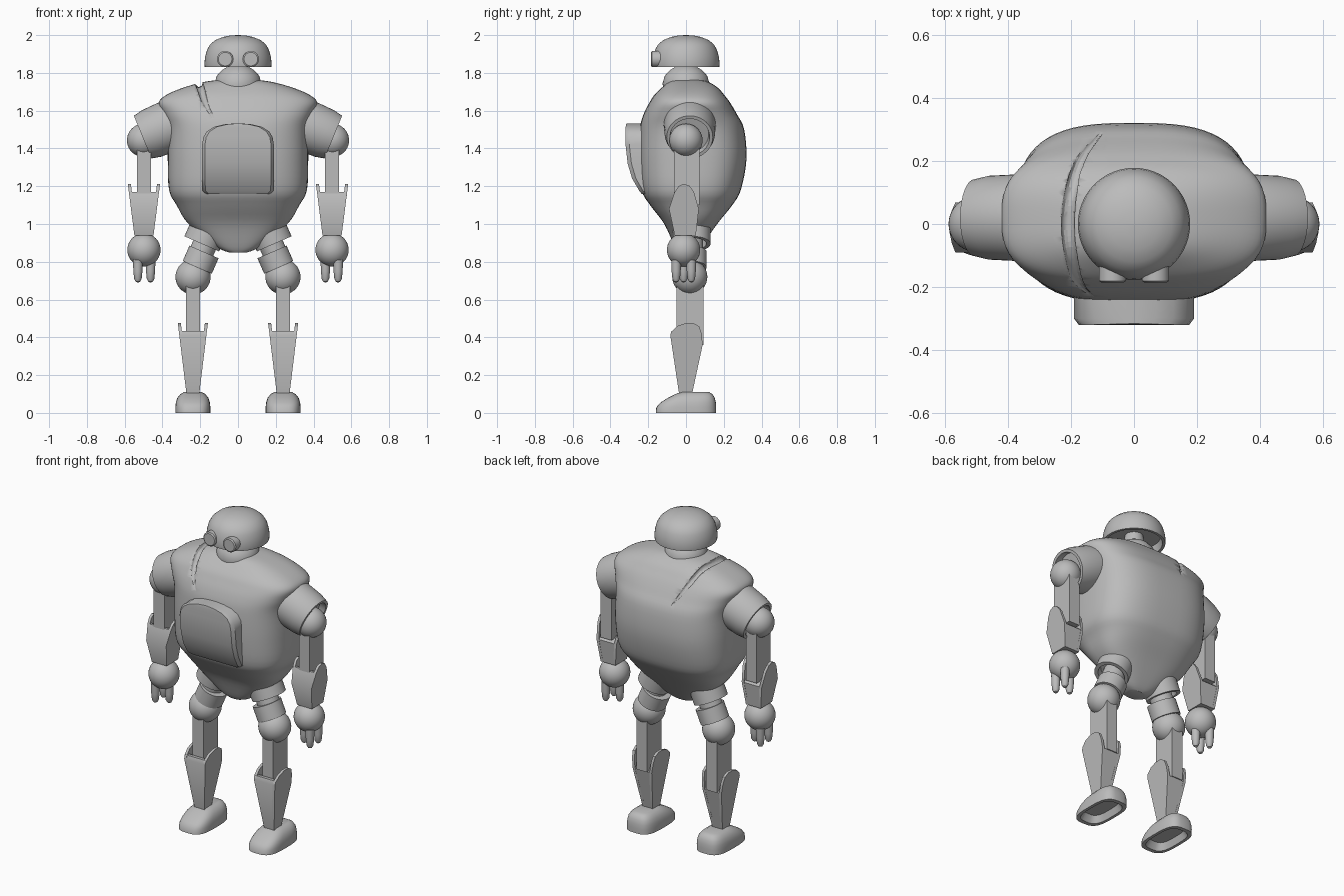
import bpy, bmesh, math
from mathutils import Vector

if "Cube" in bpy.data.objects:
    bpy.data.objects.remove(bpy.data.objects["Cube"])

grey = bpy.data.materials.new("robot_grey")
grey.diffuse_color = (0.5, 0.5, 0.5, 1)
grey.use_nodes = True
grey.node_tree.nodes["Principled BSDF"].inputs["Base Color"].default_value = grey.diffuse_color


def loft(name, rings, angle=35):
    """Skin a list of equal-length point rings and cap both ends."""
    bm = bmesh.new()
    rows = [[bm.verts.new(p) for p in ring] for ring in rings]
    n = len(rows[0])
    for a, b in zip(rows, rows[1:]):
        for i in range(n):
            j = (i + 1) % n
            bm.faces.new((a[i], a[j], b[j], b[i]))
    bm.faces.new(rows[0])
    bm.faces.new(rows[-1])
    bmesh.ops.recalc_face_normals(bm, faces=bm.faces)
    me = bpy.data.meshes.new(name)
    bm.to_mesh(me)
    bm.free()
    me.materials.append(grey)
    ob = bpy.data.objects.new(name, me)
    bpy.context.collection.objects.link(ob)
    bpy.ops.object.select_all(action='DESELECT')
    ob.select_set(True)
    bpy.context.view_layer.objects.active = ob
    bpy.ops.object.shade_smooth_by_angle(angle=math.radians(angle))
    return ob


def lathe(name, profile, origin=(0, 0, 0), axis=(0, 0, 1), n=40):
    """Revolve (radius, height) pairs about an axis."""
    q = Vector((0, 0, 1)).rotation_difference(Vector(axis).normalized())
    o = Vector(origin)
    turns = [2 * math.pi * i / n for i in range(n)]
    return loft(name, [[o + q @ Vector((r * math.cos(t), r * math.sin(t), h)) for t in turns]
                       for r, h in profile])


def ball(name, centre, r):
    steps = [math.pi * k / 20 for k in range(21)]
    return lathe(name, [(max(r * math.sin(a), 0.001), -r * math.cos(a)) for a in steps], centre)


def oval(z, hw, yf, yb, power=2.9, cx=0, n=64):
    """Superellipse ring with separate front and back depth."""
    pts = []
    for i in range(n):
        c, s = math.cos(2 * math.pi * i / n), math.sin(2 * math.pi * i / n)
        x = math.copysign(abs(c) ** (2 / power), c)
        y = math.copysign(abs(s) ** (2 / power), s)
        mid, half = (yf + yb) / 2, (yb - yf) / 2
        pts.append((cx + hw * x, mid + half * y, z))
    return pts


def smooth_rows(rows, steps=4):
    """Catmull-Rom interpolation between section rows."""
    out = []
    for i in range(len(rows) - 1):
        p = [rows[max(i - 1, 0)], rows[i], rows[i + 1], rows[min(i + 2, len(rows) - 1)]]
        for k in range(steps):
            t = k / steps
            out.append([0.5 * (2 * b + (c - a) * t + (2 * a - 5 * b + 4 * c - d) * t * t
                               + (3 * b - a - 3 * c + d) * t ** 3) for a, b, c, d in zip(*p)])
    return out + [list(rows[-1])]


def box(name, x0, x1, y0, y1, z0, z1):
    return loft(name, [[(x0, y0, z), (x1, y0, z), (x1, y1, z), (x0, y1, z)] for z in (z0, z1)])


def plate(name, profile, left, right):
    """Side profile (y, z) extruded in x between two x(z) functions."""
    return loft(name, [[(f(z), y, z) for y, z in profile] for f in (left, right)])


def fork(name, cx, ears, core, z0, w0, z1, w1):
    """Tapered limb block with a rounded ear on both sides."""
    hw = lambda z: w0 + (w1 - w0) * (z - z0) / (z1 - z0)
    plate(name + "_core", core, lambda z: cx - hw(z) + 0.002, lambda z: cx + hw(z) - 0.002)
    plate(name + "_ear_a", ears, lambda z: cx - hw(z), lambda z: cx - hw(z) + 0.016)
    plate(name + "_ear_b", ears, lambda z: cx + hw(z) - 0.016, lambda z: cx + hw(z))


# Torso: rows of height, half width, front, back
torso_rows = [(0.85, 0.05, -0.04, 0.05), (0.88, 0.115, -0.06, 0.08), (1.0, 0.262, -0.115, 0.165),
              (1.1, 0.325, -0.19, 0.245), (1.18, 0.365, -0.235, 0.29), (1.34, 0.372, -0.25, 0.32),
              (1.5, 0.374, -0.245, 0.308), (1.58, 0.40, -0.225, 0.27), (1.64, 0.42, -0.195, 0.235),
              (1.68, 0.385, -0.17, 0.205), (1.72, 0.295, -0.13, 0.17), (1.752, 0.18, -0.09, 0.12),
              (1.765, 0.08, -0.05, 0.07)]
torso = loft("torso", [oval(*r) for r in smooth_rows(torso_rows)])

# Curved groove over one side of the torso
path = [(-0.11, -0.25, 1.53), (-0.17, -0.2, 1.635), (-0.2, -0.1, 1.728), (-0.21, 0, 1.745),
        (-0.2, 0.1, 1.738), (-0.165, 0.215, 1.665), (-0.1, 0.295, 1.54)]
cu = bpy.data.curves.new("groove_cutter", 'CURVE')
cu.dimensions = '3D'
cu.bevel_depth = 0.022
cu.use_fill_caps = True
sp = cu.splines.new('POLY')
centres = smooth_rows(path, 5)
sp.points.add(len(centres) - 1)
for i, (pt, c) in enumerate(zip(sp.points, centres)):
    pt.co = (*c, 1)
    pt.radius = 0.1 + 0.9 * math.sin(math.pi * i / (len(centres) - 1)) ** 0.6
cutter = bpy.data.objects.new("groove_cutter", cu)
bpy.context.collection.objects.link(cutter)
bpy.ops.object.select_all(action='DESELECT')
cutter.select_set(True)
bpy.context.view_layer.objects.active = cutter
bpy.ops.object.convert(target='MESH')
cutter = bpy.context.view_layer.objects.active
cutter.hide_render = True
mod = torso.modifiers.new("groove", 'BOOLEAN')
mod.operation, mod.solver, mod.object = 'DIFFERENCE', 'EXACT', cutter
bpy.context.view_layer.objects.active = torso
bpy.ops.object.modifier_apply(modifier=mod.name)
bpy.data.objects.remove(cutter)

# Chest panel: rows of height, half width, front
panel_rows = [(1.16, 0.17, -0.235), (1.175, 0.187, -0.247), (1.24, 0.19, -0.285), (1.32, 0.19, -0.309),
              (1.42, 0.19, -0.32), (1.46, 0.183, -0.32), (1.49, 0.165, -0.32), (1.515, 0.125, -0.319),
              (1.528, 0.07, -0.317), (1.532, 0.02, -0.316)]
loft("chest_panel", [[(-w, -0.12, z), (-w, f + 0.02, z), (-w + 0.015, f, z),
                      (w - 0.015, f, z), (w, f + 0.02, z), (w, -0.12, z)] for z, w, f in panel_rows])

# Neck, hollow domed head and eyes
lathe("neck", [(0.1, 1.66), (0.12, 1.71), (0.124, 1.745), (0.112, 1.785), (0.085, 1.815), (0.06, 1.83), (0.05, 1.89)])
lathe("head", [(0.002, 1.88), (0.15, 1.88), (0.16, 1.833), (0.176, 1.832), (0.178, 1.85), (0.174, 1.885),
               (0.164, 1.922), (0.148, 1.95), (0.12, 1.974), (0.08, 1.99), (0.04, 1.998), (0.002, 2.0)], n=48)
for s, side in ((-1, "right"), (1, "left")):
    lathe("eye_" + side, [(0.043, 0), (0.043, 0.08), (0.036, 0.085)], (0.068 * s, -0.1, 1.873), (0, -1, 0))

# Side profiles (y, z) of the fork-shaped lower limbs
arm_ear = [(-0.06, 0.94), (-0.09, 1.08), (-0.06, 1.17), (-0.04, 1.2), (-0.012, 1.213),
           (0.018, 1.203), (0.042, 1.17), (0.068, 1.08), (0.052, 0.94)]
arm_core = [(-0.06, 0.94), (-0.09, 1.08), (-0.06, 1.17), (-0.045, 1.17), (0.066, 1.08), (0.052, 0.94)]
leg_ear = [(-0.035, 0.09), (-0.083, 0.41), (-0.078, 0.43), (-0.045, 0.46), (0, 0.475), (0.04, 0.475),
           (0.07, 0.458), (0.083, 0.42), (0.088, 0.36), (0.03, 0.09)]
leg_core = [(-0.035, 0.09), (-0.083, 0.41), (-0.075, 0.434), (-0.055, 0.434), (0.087, 0.36), (0.03, 0.09)]

for s, side in ((-1, "right"), (1, "left")):
    # Shoulder sleeve with an open end, and shoulder ball
    lathe("shoulder_" + side, [(0.13, -0.25), (0.138, -0.16), (0.133, -0.05), (0.122, 0), (0.105, 0), (0.1, -0.04)],
          (0.505 * s, 0.02, 1.46), (0.926 * s, 0, -0.38))
    ball("shoulder_ball_" + side, (0.5 * s, 0, 1.443), 0.088)
    # Arm
    cx = 0.498 * s
    box("upper_arm_" + side, cx - 0.037, cx + 0.037, -0.063, 0.072, 1.1, 1.42)
    fork("forearm_" + side, cx, arm_ear, arm_core, 0.95, 0.052, 1.17, 0.08)
    # Hand with three fingers
    ball("hand_" + side, (cx, -0.013, 0.863), 0.088)
    for k, (x, y) in enumerate([(0.53, -0.052), (0.53, 0.028), (0.463, -0.012)]):
        lathe(f"finger_{k}_{side}", [(0.026, 0), (0.024, -0.06), (0.02, -0.1), (0.012, -0.115), (0.002, -0.12)],
              (x * s, y, 0.81), n=16)
    # Hip socket, hip pin, thigh collar and knee ball
    ax = (0.4 * s, 0, -0.915)
    lathe("hip_socket_" + side, [(0.1, -0.16), (0.1, 0), (0.078, 0), (0.075, -0.04)], (0.192 * s, 0.03, 0.895), ax)
    lathe("hip_pin_" + side, [(0.065, -0.1), (0.065, 0.1)], (0.185 * s, 0.025, 0.87), ax)
    lathe("thigh_collar_" + side, [(0.084, 0), (0.084, 0.089)], (0.18 * s, 0.025, 0.852), ax)
    ball("thigh_ball_" + side, (0.238 * s, 0.02, 0.72), 0.093)
    # Leg
    lx = 0.239 * s
    box("thigh_" + side, lx - 0.037, lx + 0.037, -0.05, 0.093, 0.36, 0.7)
    fork("shin_" + side, lx, leg_ear, leg_core, 0.11, 0.035, 0.47, 0.079)
    # Foot with a recessed sole
    foot = [(0.04, 0.06, -0.11, 0.11), (0, 0.075, -0.135, 0.135), (0, 0.093, -0.16, 0.16), (0.03, 0.093, -0.157, 0.16),
            (0.055, 0.09, -0.135, 0.158), (0.08, 0.082, -0.095, 0.152), (0.1, 0.066, -0.055, 0.14),
            (0.111, 0.045, -0.025, 0.12)]
    loft("foot_" + side, [oval(*r, power=3.2, cx=lx, n=40) for r in foot], 50)
